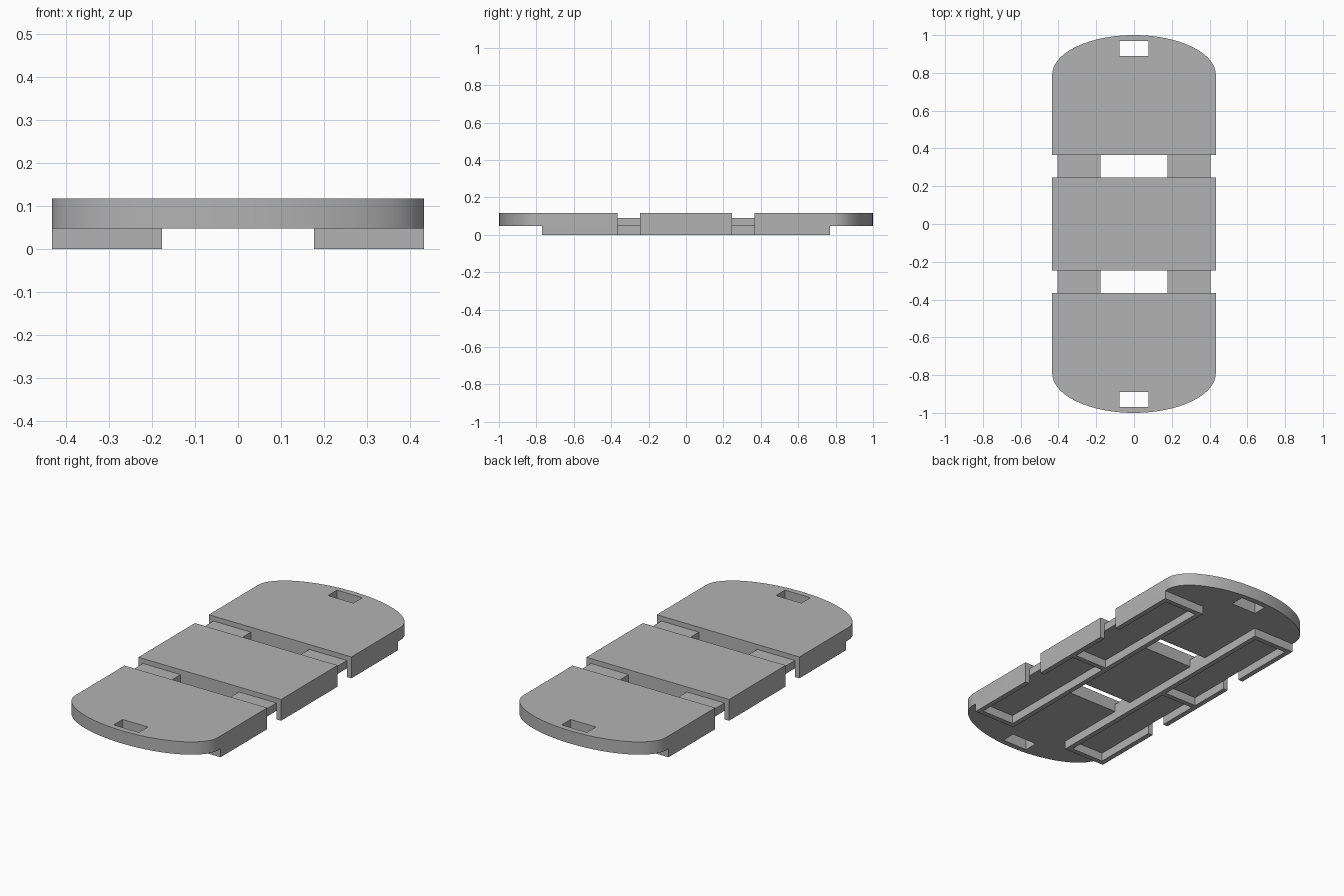
import bpy, bmesh, math

cube = bpy.data.objects.get("Cube")
if cube:
    bpy.data.objects.remove(cube, do_unlink=True)

HALF_W, BASE, TOP, BRIDGE_TOP = 0.433, 0.047, 0.117, 0.09
GAP_IN, GAP_OUT = 0.245, 0.365        # channels between the three plates
RAIL_IN, RAIL_END, WALL = 0.177, 0.77, 0.028

grey = bpy.data.materials.new("plain grey")
grey.use_nodes = True
grey.diffuse_color = (0.45, 0.45, 0.45, 1)
grey.node_tree.nodes["Principled BSDF"].inputs["Base Color"].default_value = grey.diffuse_color


def prism(name, outline, z0, z1):
    """Extrude a flat outline from z0 to z1."""
    bm = bmesh.new()
    face = bm.faces.new([bm.verts.new((x, y, z0)) for x, y in outline])
    lifted = bmesh.ops.extrude_face_region(bm, geom=[face])["geom"]
    bmesh.ops.translate(bm, vec=(0, 0, z1 - z0),
                        verts=[g for g in lifted if isinstance(g, bmesh.types.BMVert)])
    bmesh.ops.recalc_face_normals(bm, faces=bm.faces)
    mesh = bpy.data.meshes.new(name)
    bm.to_mesh(mesh)
    bm.free()
    mesh.materials.append(grey)
    obj = bpy.data.objects.new(name, mesh)
    bpy.context.collection.objects.link(obj)
    return obj


def box(name, xs, ys, z0, z1):
    (x0, x1), (y0, y1) = xs, ys
    return prism(name, [(x0, y0), (x1, y0), (x1, y1), (x0, y1)], z0, z1)


def span(sign, a, b):
    return sorted((sign * a, sign * b))


# Middle plate
box("middle_plate", (-HALF_W, HALF_W), (-GAP_IN, GAP_IN), BASE, TOP)

# Rounded end plates, each with a strap slot cut through
STEPS, ARC_Y = 48, 0.79
for end, sign in (("front", -1), ("back", 1)):
    outline = [(HALF_W, sign * GAP_OUT)]
    for i in range(STEPS + 1):
        a = math.pi * i / STEPS
        outline.append((HALF_W * math.cos(a), sign * (ARC_Y + (1 - ARC_Y) * math.sin(a))))
    outline.append((-HALF_W, sign * GAP_OUT))
    plate = prism(end + "_plate", outline, BASE, TOP)
    cutter = box("slot_cutter", (-0.077, 0.077), span(sign, 0.89, 0.968), 0, 0.2)
    cutter.hide_render = True
    cut = plate.modifiers.new("slot", 'BOOLEAN')
    cut.operation, cut.solver, cut.object = 'DIFFERENCE', 'EXACT', cutter
    bpy.ops.object.select_all(action='DESELECT')
    bpy.context.view_layer.objects.active = plate
    plate.select_set(True)
    bpy.ops.object.modifier_apply(modifier=cut.name)
    bpy.data.objects.remove(cutter, do_unlink=True)
    bpy.ops.object.shade_smooth_by_angle(angle=math.radians(30))

# Hollow rails underneath and the bridges joining the plates
for side, sx in (("left", 1), ("right", -1)):
    full = span(sx, RAIL_IN, HALF_W)
    box(side + "_rail_inner_wall", span(sx, RAIL_IN, RAIL_IN + WALL),
        (-RAIL_END, RAIL_END), 0, BASE)
    box(side + "_rail_cross_wall", full, (-WALL / 2, WALL / 2), 0, BASE)
    outer = span(sx, HALF_W - WALL, HALF_W)
    box(side + "_middle_outer_wall", outer, (-GAP_IN, GAP_IN), 0, BASE)
    for end, sy in (("front", -1), ("back", 1)):
        name = end + "_" + side
        box(name + "_outer_wall", outer, span(sy, GAP_OUT, RAIL_END), 0, BASE)
        box(name + "_end_wall", full, span(sy, RAIL_END - WALL, RAIL_END), 0, BASE)
        box(name + "_bridge", span(sx, RAIL_IN, HALF_W - WALL),
            span(sy, GAP_IN, GAP_OUT), BASE, BRIDGE_TOP)
